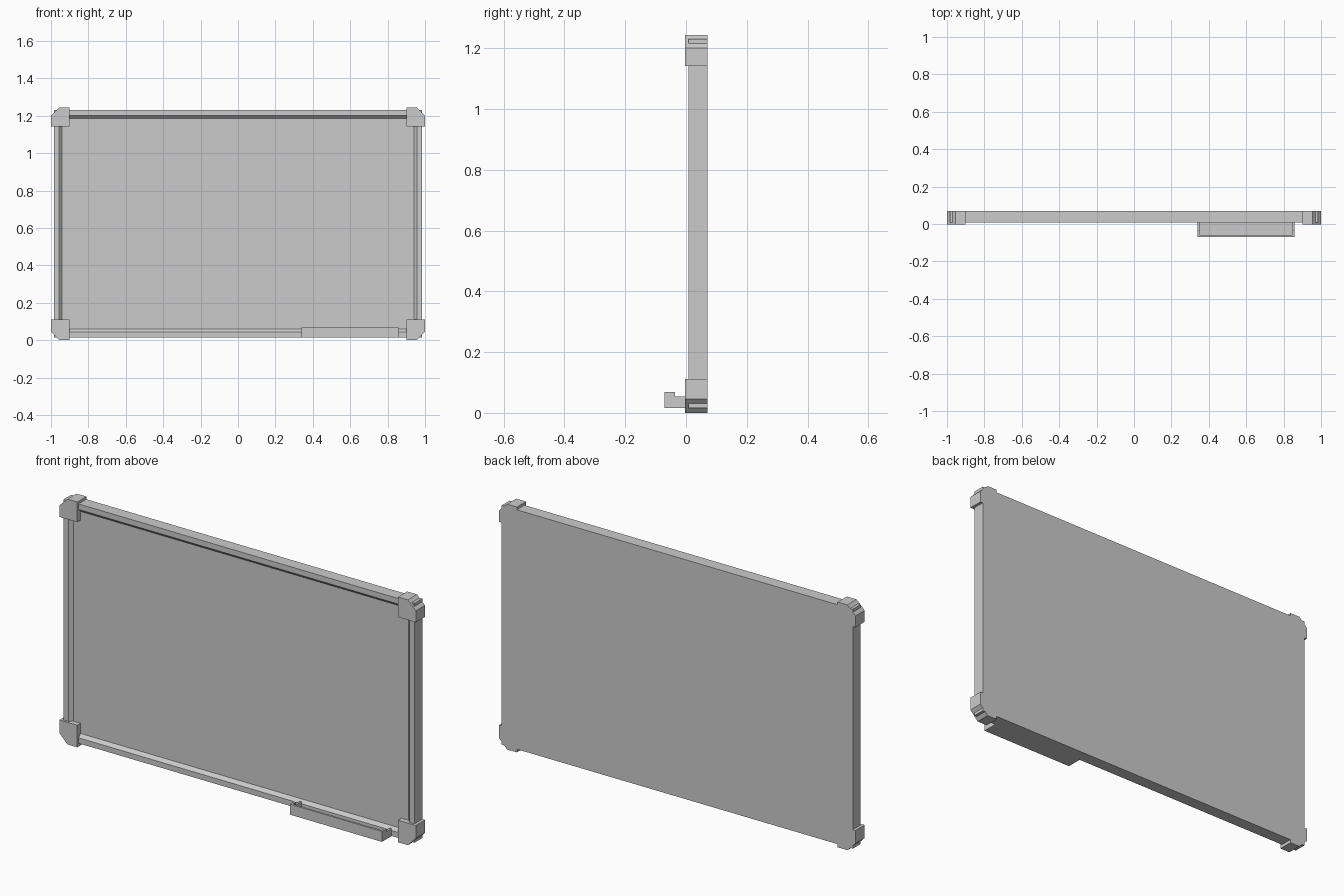
import bpy
import bmesh

cube = bpy.data.objects.get("Cube")
if cube:
    bpy.data.objects.remove(cube, do_unlink=True)

# One light grey for every part
grey = bpy.data.materials.new("light grey")
grey.use_nodes = True
colour = (0.6, 0.6, 0.6, 1)
grey.diffuse_color = colour
grey.node_tree.nodes["Principled BSDF"].inputs["Base Color"].default_value = colour


def finish(name, bm):
    bmesh.ops.recalc_face_normals(bm, faces=bm.faces)
    mesh = bpy.data.meshes.new(name)
    bm.to_mesh(mesh)
    bm.free()
    mesh.materials.append(grey)
    obj = bpy.data.objects.new(name, mesh)
    bpy.context.collection.objects.link(obj)
    return obj


def loft(name, rings):
    """Skin closed rings of equal length and cap both ends."""
    bm = bmesh.new()
    loops = [[bm.verts.new(p) for p in ring] for ring in rings]
    for a, b in zip(loops, loops[1:]):
        for i in range(len(a)):
            j = (i + 1) % len(a)
            bm.faces.new((a[i], a[j], b[j], b[i]))
    bm.faces.new(loops[0])
    bm.faces.new(loops[-1])
    return finish(name, bm)


def rectangle(inset, y):
    x, low, high = 0.985 - inset, 0.016 + inset, 1.23 - inset
    return [(-x, y, low), (x, y, low), (x, y, high), (-x, y, high)]


# Framed board: back, outer rim, front rim, sloped inner rim, writing surface
loft("framed_board", [rectangle(0, 0.07), rectangle(0, 0.008),
                      rectangle(0.028, 0.008), rectangle(0.044, 0.024)])

# Chamfered corner caps, mirrored to all four corners
for side, sx in (("left", 1), ("right", -1)):
    for level, edge, inner, cut in (("top", 1.244, 1.142, 1.2),
                                    ("bottom", 0, 0.112, 0.046)):
        outline = [(0.9, inner), (1, inner), (1, cut), (0.955, edge), (0.9, edge)]
        loft(f"{level}_{side}_corner",
             [[(sx * x, y, z) for x, z in outline] for y in (-0.003, 0.07)])


def box(name, x0, x1, y0, y1, z0, z1):
    loft(name, [[(x0, y, z0), (x1, y, z0), (x1, y, z1), (x0, y, z1)]
                for y in (y0, y1)])


# Pen tray: floor, front lip and stepped end walls
left, right, wall = 0.34, 0.857, 0.01
box("tray_floor", left + wall, right - wall, -0.06, 0.008, 0.016, 0.024)
box("tray_front_lip", left + wall, right - wall, -0.07, -0.06, 0.016, 0.069)
profile = [(-0.07, 0.016), (0.008, 0.016), (0.008, 0.054),
           (-0.036, 0.054), (-0.036, 0.069), (-0.07, 0.069)]
for name, x in (("tray_right_end", left), ("tray_left_end", right - wall)):
    loft(name, [[(px, y, z) for y, z in profile] for px in (x, x + wall)])
